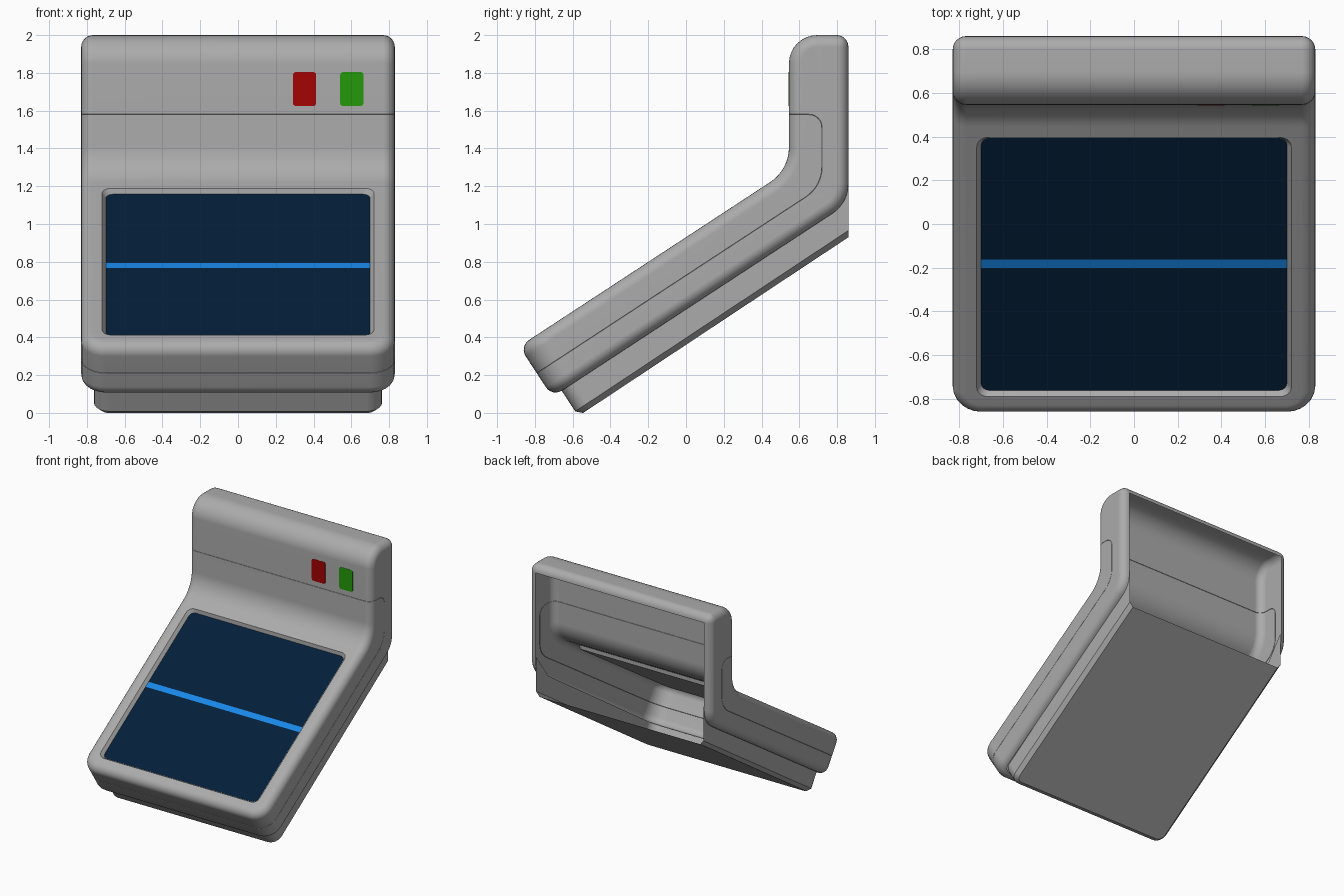
import bpy, bmesh
from math import tan, sin, pi, radians
from mathutils import Vector, Matrix

if "Cube" in bpy.data.objects:
    bpy.data.objects.remove(bpy.data.objects["Cube"])


def material(name, r, g, b):
    m = bpy.data.materials.new(name)
    m.use_nodes = True
    m.diffuse_color = (r, g, b, 1)
    m.node_tree.nodes["Principled BSDF"].inputs["Base Color"].default_value = (r, g, b, 1)
    return m


GREY = material("casing grey", 0.41, 0.41, 0.41)
NAVY = material("screen navy", 0.001, 0.014, 0.042)
BLUE = material("stripe blue", 0.01, 0.28, 0.92)
RED = material("button red", 0.37, 0.001, 0.001)
GREEN = material("button green", 0.017, 0.32, 0.003)

# Slope of the desk part: along it, and out of it
ALONG = Vector((0, 1, 0.655)).normalized()
OUT = Vector((1, 0, 0)).cross(ALONG)
KEEP, SEAM, OPEN = 0, 1, 2


def on_slope(x, s, h):
    return Vector((x, 0, 0.93)) + ALONG * s + OUT * h


def rounded(corners, steps=8):
    """Corners (u, v, radius, tag) to points (Vector, tag of the next edge)."""
    points = []
    for i, (u, v, r, tag) in enumerate(corners):
        p = Vector((u, v))
        if not r:
            points.append((p, tag))
            continue
        a = (Vector(corners[i - 1][:2]) - p).normalized()
        b = (Vector(corners[(i + 1) % len(corners)][:2]) - p).normalized()
        half = a.angle(b) / 2
        centre = p + (a + b).normalized() * r / sin(half)
        start = p + a * r / tan(half) - centre
        end = p + b * r / tan(half) - centre
        turn = pi - 2 * half
        if start.x * end.y - start.y * end.x < 0:
            turn = -turn
        for k in range(steps + 1):
            t = turn * k / steps
            c, s = Matrix.Rotation(t, 2) @ Vector((1, 0))
            points.append((centre + Vector((c * start.x - s * start.y,
                                            s * start.x + c * start.y)), tag))
    return points


def rectangle(u0, u1, v0, v1, r):
    corners = [(u0, v0, r, 0), (u1, v0, r, 0), (u1, v1, r, 0), (u0, v1, r, 0)]
    return [p for p, tag in rounded(corners, 5)]


def finish(bm, name, mats):
    mesh = bpy.data.meshes.new(name)
    bm.to_mesh(mesh)
    bm.free()
    for m in mats:
        mesh.materials.append(m)
    obj = bpy.data.objects.new(name, mesh)
    bpy.context.collection.objects.link(obj)
    bpy.ops.object.select_all(action='DESELECT')
    obj.select_set(True)
    bpy.context.view_layer.objects.active = obj
    bpy.ops.object.shade_smooth_by_angle(angle=radians(35))
    obj.modifiers.new("even_shading", 'WEIGHTED_NORMAL').keep_sharp = True


def bevel(bm, edges, width, segments):
    bmesh.ops.bevel(bm, geom=edges, offset=width, offset_type='OFFSET', segments=segments,
                    profile=0.5, affect='EDGES', clamp_overlap=False, material=KEEP)
    bm.normal_update()


def sharp_edges(bm, seam):
    found = []
    for e in bm.edges:
        if len(e.link_faces) == 2 and e.calc_face_angle(0) > 0.7:
            count = sum(f.material_index == SEAM for f in e.link_faces)
            if count == (1 if seam else 0):
                found.append(e)
    return found


def shell(name, corners, half, corner_r, rim, segments, seam_r=0, extra=None):
    """Extrude a side profile, round it, then leave out its seam and open faces."""
    bm = bmesh.new()
    pts = rounded(corners)
    rows = [[bm.verts.new((x, p.x, p.y)) for p, tag in pts] for x in (-half, half)]
    for row in rows:
        bm.faces.new(row)
    for i, (p, tag) in enumerate(pts):
        j = (i + 1) % len(pts)
        f = bm.faces.new((rows[0][i], rows[0][j], rows[1][j], rows[1][i]))
        f.material_index = tag
    bmesh.ops.recalc_face_normals(bm, faces=bm.faces[:])
    bm.normal_update()
    # Big front corners first, then the rim, then the fine seam edge
    front = [e for e in bm.edges
             if abs(e.verts[0].co.x - e.verts[1].co.x) < half
             and any(f.material_index == KEEP and f.normal.dot(-ALONG) > 0.95
                     for f in e.link_faces)]
    bevel(bm, front, corner_r, 6)
    bevel(bm, sharp_edges(bm, False), rim, segments)
    if seam_r:
        bevel(bm, sharp_edges(bm, True), seam_r, 2)
    if extra:
        extra(bm)
    gone = [f for f in bm.faces if f.material_index != KEEP]
    bmesh.ops.delete(bm, geom=gone, context='FACES')
    finish(bm, name, [GREY])


DEPTH = -0.028
OPENING = rectangle(-0.72, 0.72, -0.944, 0.473, 0.05)
GLASS = rectangle(-0.70, 0.70, -0.927, 0.454, 0.04)


def screen_recess(bm):
    """Cut the rounded window with its sloping side walls and floor."""
    face = max((f for f in bm.faces if f.normal.dot(OUT) > 0.99), key=lambda f: f.calc_area())
    border = list(face.edges)
    bmesh.ops.delete(bm, geom=[face], context='FACES_ONLY')
    top = [bm.verts.new(on_slope(p.x, p.y, 0)) for p in OPENING]
    low = [bm.verts.new(on_slope(p.x, p.y, DEPTH)) for p in GLASS]
    n = len(top)
    ring = [bm.edges.new((top[i], top[(i + 1) % n])) for i in range(n)]
    fill = bmesh.ops.triangle_fill(bm, use_beauty=True, edges=border + ring, normal=OUT)
    for f in fill["geom"]:
        if isinstance(f, bmesh.types.BMFace):
            f.material_index = KEEP
            f.normal_update()
            if f.normal.dot(OUT) < 0:
                f.normal_flip()
    for i in range(n):
        j = (i + 1) % n
        bm.faces.new((top[i], top[j], low[j], low[i]))
    bm.faces.new(low)


# Seam between the two casing halves, shared by both profiles
seam = [(-0.79, 0.21, 0, SEAM), (0.72, 1.199, 0.19, SEAM), (0.72, 1.58, 0.07, SEAM)]

# Rear casing with the upright head, open behind and below
shell("rear_casing", [(0.545, 1.58, 0, KEEP), (0.545, 2, 0.15, KEEP), (0.86, 2, 0, OPEN),
                      (0.86, 1.111, 0.19, OPEN), (-0.708, 0.084, 0, KEEP)] + seam,
      0.83, 0.13, 0.062, 6, 0.004)

# Front cover with the screen window
shell("front_cover", [(0.545, 1.58, 0, KEEP), (0.545, 1.287, 0.22, KEEP),
                      (-0.883, 0.352, 0, KEEP)] + seam,
      0.83, 0.13, 0.062, 6, 0.004, screen_recess)

# Base tray under the slope, open behind and above
shell("base_tray", [(-0.66, 0.12, 0, SEAM), (0.7, 1.03, 0, SEAM), (0.86, 1.25, 0, SEAM),
                    (0.86, 0.93, 0, KEEP), (-0.57, -0.017, 0, KEEP)],
      0.762, 0.08, 0.03, 1)

# Screen with a stripe across it, just above the recess floor
LEVEL = DEPTH + 0.003
bm = bmesh.new()
bm.faces.new([bm.verts.new(on_slope(p.x, p.y, LEVEL)) for p in GLASS])
stripe = (-0.257, -0.21)
for s in stripe:
    bmesh.ops.bisect_plane(bm, geom=bm.verts[:] + bm.edges[:] + bm.faces[:],
                           plane_co=on_slope(0, s, LEVEL), plane_no=ALONG)
for f in bm.faces:
    s = (f.calc_center_median() - on_slope(0, 0, LEVEL)).dot(ALONG)
    f.material_index = int(stripe[0] < s < stripe[1])
finish(bm, "screen", [NAVY, BLUE])

# Two nearly flush buttons on the head
for name, x, mat in (("red_button", 0.291, RED), ("green_button", 0.541, GREEN)):
    bm = bmesh.new()
    f = bm.faces.new([bm.verts.new((p.x, 0.5445, p.y))
                      for p in rectangle(x, x + 0.123, 1.625, 1.804, 0.015)])
    out = bmesh.ops.extrude_face_region(bm, geom=[f], use_keep_orig=True)
    moved = [v for v in out["geom"] if isinstance(v, bmesh.types.BMVert)]
    bmesh.ops.translate(bm, vec=(0, -0.002, 0), verts=moved)
    bmesh.ops.recalc_face_normals(bm, faces=bm.faces[:])
    finish(bm, name, [mat])

bpy.ops.object.select_all(action='DESELECT')
